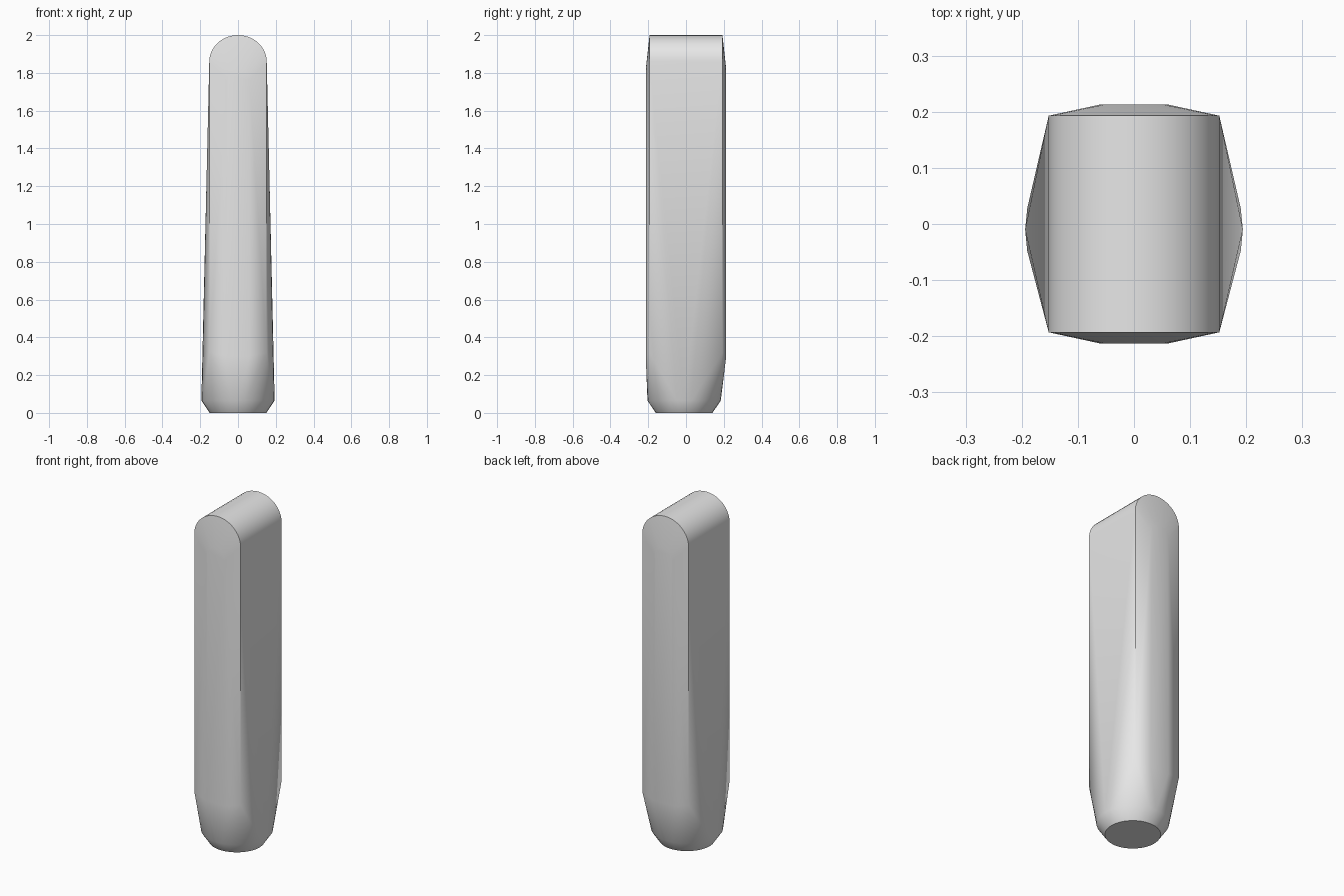
import bpy, bmesh, math

cube = bpy.data.objects.get("Cube")
if cube:
    bpy.data.objects.remove(cube, do_unlink=True)

# Single grey material
grey = bpy.data.materials.new("plain_grey")
grey.use_nodes = True
colour = (0.8, 0.8, 0.8, 1.0)
grey.diffuse_color = colour
grey.node_tree.nodes["Principled BSDF"].inputs["Base Color"].default_value = colour


def ellipse(rx, ry, cy, z, n=32):
    """Horizontal ring of points."""
    return [(rx * math.cos(2 * math.pi * i / n),
             cy + ry * math.sin(2 * math.pi * i / n), z) for i in range(n)]


def arch(half, y, bottom, spring, rise, n=20):
    """Upright arched outline in a plane of constant y."""
    pts = [(-half, y, bottom), (half, y, bottom)]
    for i in range(n + 1):
        a = math.pi * i / n
        pts.append((half * math.cos(a), y, spring + rise * math.sin(a)))
    return pts


# Tapered foot: flat base and a wider ring above it
points = ellipse(0.15, 0.15, -0.01, 0.0) + ellipse(0.194, 0.194, -0.01, 0.065)

# Arched body ends, each with a shallow raised centre
for side in (-1, 1):
    points += arch(0.152, side * 0.193, 0.32, 1.86, 0.14)
    points += arch(0.06, side * 0.213, 0.30, 1.76, 0.06, 6)

# Wrap the outlines in one convex skin
bm = bmesh.new()
for p in points:
    bm.verts.new(p)
hull = bmesh.ops.convex_hull(bm, input=bm.verts[:])
loose = {v for v in hull["geom_interior"] + hull["geom_unused"]
         if isinstance(v, bmesh.types.BMVert)}
bmesh.ops.delete(bm, geom=[v for v in bm.verts if v in loose or not v.link_faces],
                 context="VERTS")
bmesh.ops.dissolve_limit(bm, angle_limit=math.radians(0.3),
                         verts=bm.verts[:], edges=bm.edges[:])
bmesh.ops.recalc_face_normals(bm, faces=bm.faces[:])
mesh = bpy.data.meshes.new("arched_body")
bm.to_mesh(mesh)
bm.free()
mesh.materials.append(grey)

body = bpy.data.objects.new("arched_body", mesh)
bpy.context.collection.objects.link(body)

# Smooth curved faces, keep the arch rims and base edge sharp
bpy.ops.object.select_all(action="DESELECT")
body.select_set(True)
bpy.context.view_layer.objects.active = body
bpy.ops.object.shade_smooth_by_angle(angle=math.radians(42))
